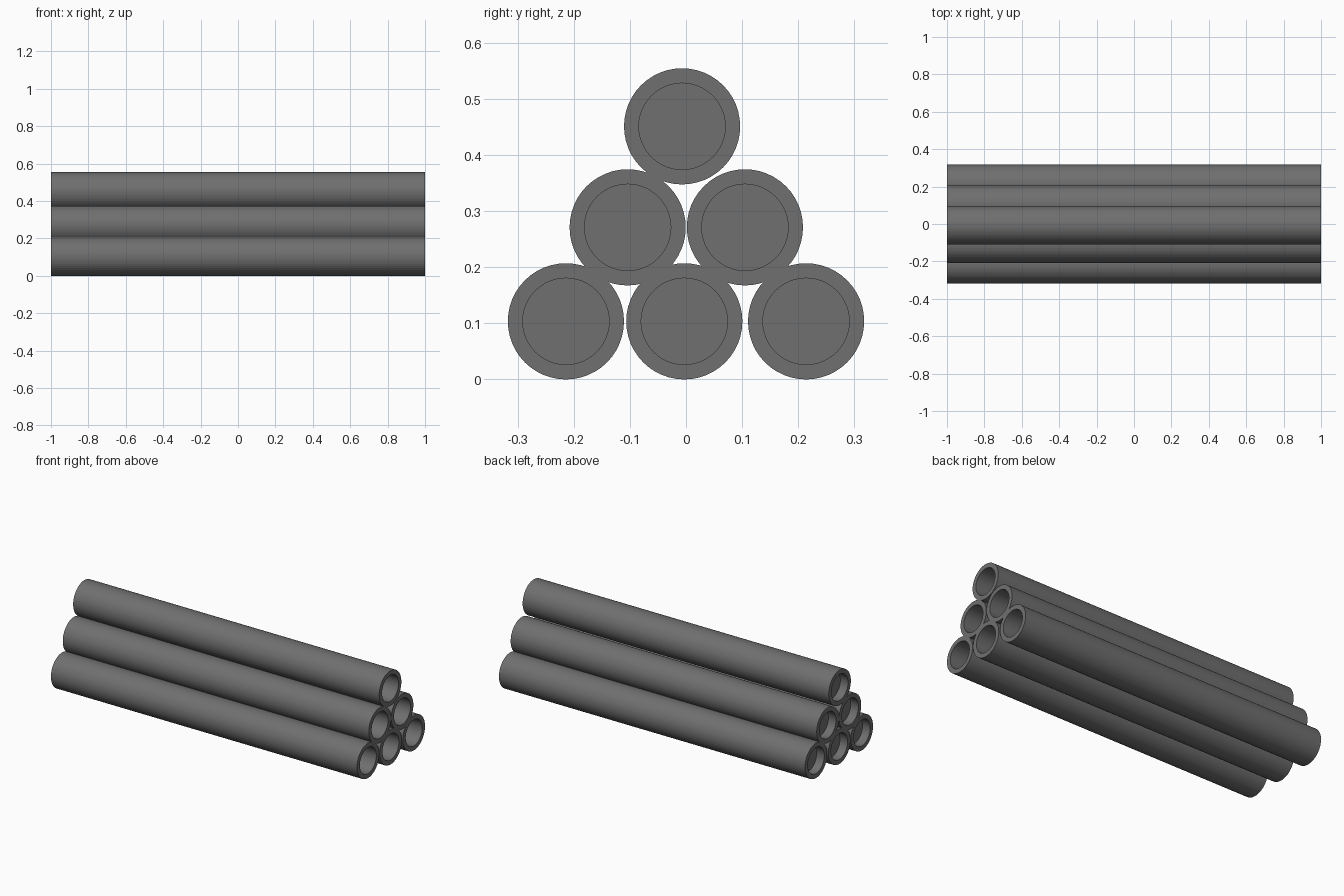
import bpy, bmesh
from math import cos, sin, tau

if "Cube" in bpy.data.objects:
    bpy.data.objects.remove(bpy.data.objects["Cube"])

SIDES = 48
OUTER, INNER = 0.1035, 0.077
HALF = 1.0

# dark grey metal
dark = bpy.data.materials.new("dark_grey")
dark.diffuse_color = (0.16, 0.16, 0.16, 1)
dark.use_nodes = True
dark.node_tree.nodes["Principled BSDF"].inputs["Base Color"].default_value = dark.diffuse_color


def make_pipe(name, y, z):
    """Hollow pipe along x with a thin internal stop near its left end."""
    bm = bmesh.new()
    profile = [(-0.95, INNER), (-HALF, INNER), (-HALF, OUTER),
               (HALF, OUTER), (HALF, INNER), (-0.94, INNER)]
    rings = [[bm.verts.new((x, r * cos(tau * i / SIDES), r * sin(tau * i / SIDES)))
              for i in range(SIDES)] for x, r in profile]
    # walls and end rims
    for a, b in zip(rings, rings[1:]):
        for i in range(SIDES):
            j = (i + 1) % SIDES
            bm.faces.new((a[i], a[j], b[j], b[i]))
    # two faces of the internal stop
    bm.faces.new(rings[0])
    bm.faces.new(rings[-1])
    bmesh.ops.recalc_face_normals(bm, faces=bm.faces)
    mesh = bpy.data.meshes.new(name)
    bm.to_mesh(mesh)
    bm.free()
    mesh.materials.append(dark)
    obj = bpy.data.objects.new(name, mesh)
    obj.location = (0, y, z)
    bpy.context.collection.objects.link(obj)
    return obj


# stacked rows: height and pipe positions across
rows = {
    "bottom_pipe": (0.1035, (-0.214, -0.003, 0.214)),
    "middle_pipe": (0.271, (-0.104, 0.105)),
    "top_pipe": (0.451, (-0.007,)),
}
for name, (z, ys) in rows.items():
    for n, y in enumerate(ys, 1):
        make_pipe(f"{name}_{n}", y, z)
